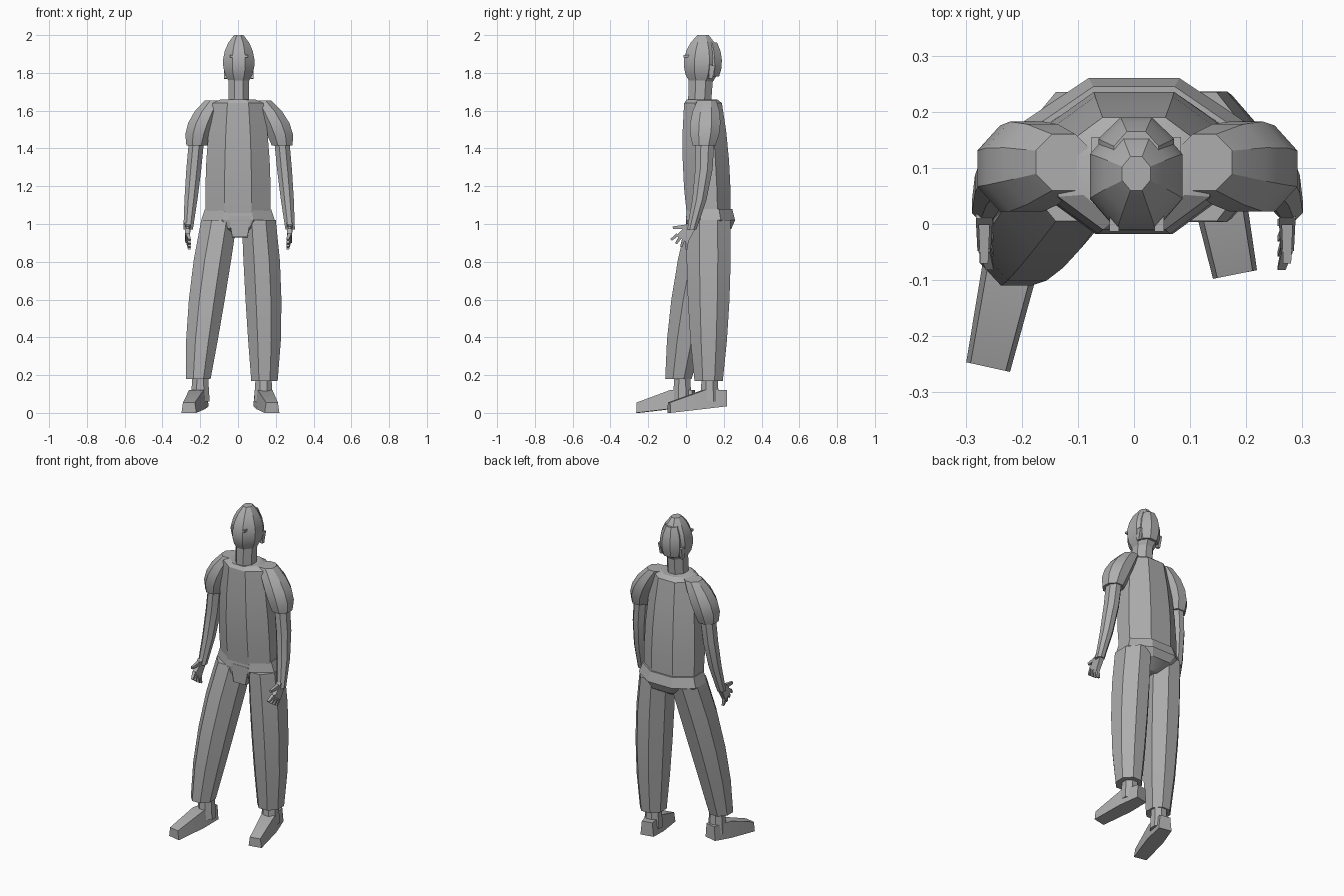
import bpy, bmesh, math
from mathutils import Vector

cube = bpy.data.objects.get("Cube")
if cube:
    bpy.data.objects.remove(cube, do_unlink=True)

COLOUR = (.42, .42, .42, 1)
grey = bpy.data.materials.new("plain_grey")
grey.use_nodes = True
grey.diffuse_color = COLOUR
grey.node_tree.nodes["Principled BSDF"].inputs["Base Color"].default_value = COLOUR


def skin(name, loops):
    """Join matching loops of points into one closed surface."""
    bm = bmesh.new()
    rings = [[bm.verts.new(point) for point in loop] for loop in loops]
    count = len(rings[0])
    for lower, upper in zip(rings, rings[1:]):
        for i in range(count):
            j = (i + 1) % count
            bm.faces.new((lower[i], lower[j], upper[j], upper[i]))
    bm.faces.new(rings[0])
    bm.faces.new(rings[-1])
    bmesh.ops.recalc_face_normals(bm, faces=bm.faces)
    mesh = bpy.data.meshes.new(name)
    bm.to_mesh(mesh)
    bm.free()
    mesh.materials.append(grey)
    part = bpy.data.objects.new(name, mesh)
    bpy.context.collection.objects.link(part)
    bpy.ops.object.select_all(action='DESELECT')
    part.select_set(True)
    bpy.context.view_layer.objects.active = part
    bpy.ops.object.shade_smooth_by_angle(angle=math.radians(25))


def column(name, bottom, top, bottom_size, top_size, bulge=(0, 0), bow=(0, 0, 0), steps=1):
    """Eight-sided column; bulge widens its middle and bow shifts the middle."""
    bottom, top, bow = Vector(bottom), Vector(top), Vector(bow)
    bottom_size, top_size, bulge = Vector(bottom_size), Vector(top_size), Vector(bulge)
    corner_scale = .5 / math.cos(math.pi / 8)
    loops = []
    for step in range(steps + 1):
        t = step / steps
        swell = max(0, math.sin(math.pi * t)) ** .75
        centre = bottom.lerp(top, t) + bow * swell
        size = (bottom_size.lerp(top_size, t) + bulge * swell) * corner_scale
        angles = [math.pi * (i + .5) / 4 for i in range(8)]
        loops.append([centre + Vector((size.x * math.cos(a), size.y * math.sin(a), 0))
                      for a in angles])
    skin(name, loops)


def bar(name, start, end, start_size, end_size):
    """Four-sided bar; sizes are its width along x and its thickness."""
    start, end = Vector(start), Vector(end)
    side = Vector((.5, 0, 0))
    up = (end - start).cross(side).normalized() / 2
    loops = []
    for point, (width, thickness) in ((start, start_size), (end, end_size)):
        across, rise = side * width, up * thickness
        loops.append([point - across - rise, point + across - rise,
                      point + across + rise, point - across + rise])
    skin(name, loops)


# Head, neck and hair
column("head", bottom=(.004, .08, 1.75), top=(.004, .09, 2),
       bottom_size=(.1, .12), top_size=(.05, .06), bulge=(.09, .1), steps=6)
column("neck", bottom=(.004, .07, 1.6), top=(.004, .08, 1.8),
       bottom_size=(.11, .12), top_size=(.11, .13))
column("hair_back", bottom=(.004, .13, 1.78), top=(.004, .12, 1.96),
       bottom_size=(.11, .09), top_size=(.08, .09), bulge=(.04, .04), steps=4)

# Shirt body and sloping collar
column("shirt", bottom=(0, .12, 1.04), top=(0, .09, 1.64),
       bottom_size=(.34, .23), top_size=(.27, .2), bulge=(.03, .03), steps=4)
column("collar", bottom=(0, .09, 1.64), top=(0, .085, 1.66),
       bottom_size=(.27, .2), top_size=(.18, .16))

# Waist, hips and front flap
column("waist", bottom=(0, .13, 1.02), top=(0, .125, 1.08),
       bottom_size=(.39, .26), top_size=(.35, .24))
column("hips", bottom=(0, .12, .93), top=(0, .13, 1.02),
       bottom_size=(.1, .1), top_size=(.39, .26), bulge=(.05, .05), steps=2)
bar("front_flap", start=(.01, .03, 1.04), end=(.01, .02, .93),
    start_size=(.12, .06), end_size=(.08, .04))

# Trouser legs, the right one stepping forward
column("right_trouser_leg", bottom=(-.21, -.04, .18), top=(-.1, .12, 1.02),
       bottom_size=(.13, .14), top_size=(.19, .23),
       bulge=(.03, .03), bow=(-.01, -.01, 0), steps=4)
column("left_trouser_leg", bottom=(.14, .12, .17), top=(.11, .12, 1.02),
       bottom_size=(.14, .15), top_size=(.18, .23),
       bulge=(.03, .03), bow=(.01, 0, 0), steps=4)


def foot(side, heel, toe, ankle):
    """Ankle and a shoe that tapers from a raised heel to a flat toe."""
    column(side + "_ankle", bottom=(*ankle, .06), top=(*ankle, .22),
           bottom_size=(.1, .1), top_size=(.08, .08))
    heel, toe = Vector(heel), Vector(toe)
    across = (toe - heel).orthogonal().normalized()
    loops = []
    for along in (0, .4, 1):
        centre = heel.lerp(toe, along)
        half_width = .04 + .01 * math.sin(math.pi * along)
        sole = .035 * (1 - along)
        height = .055 if along == 1 else .12
        edge = across * half_width
        inset = edge * .8
        loops.append([(*(centre - edge), sole), (*(centre + edge), sole),
                      (*(centre + inset), height), (*(centre - inset), height)])
    skin(side + "_shoe", loops)


foot("right", heel=(-.195, .04), toe=(-.26, -.255), ankle=(-.2, -.02))
foot("left", heel=(.12, .21), toe=(.18, -.09), ankle=(.135, .125))

# Eyes, ears, sleeves, arms and hands
for side, s in (("right", -1), ("left", 1)):
    eye = s * .04 + .005
    bar(side + "_eye", start=(eye, .02, 1.887), end=(eye, -.013, 1.887),
        start_size=(.017, .013), end_size=(.017, .013))
    ear = s * .07 + .004
    bar(side + "_ear", start=(ear, .13, 1.77), end=(ear, .14, 1.84),
        start_size=(.015, .02), end_size=(.02, .03))

    column(side + "_sleeve", bottom=(s * .226 + .008, .095, 1.415), top=(s * .125, .11, 1.655),
           bottom_size=(.11, .12), top_size=(.1, .1),
           bulge=(.04, .05), bow=(s * .02, 0, 0), steps=4)
    column(side + "_arm", bottom=(s * .27 + .006, .03, .97), top=(s * .225 + .006, .1, 1.45),
           bottom_size=(.05, .05), top_size=(.08, .1),
           bulge=(.01, .01), bow=(0, .02, 0), steps=3)

    # The hand hangs from the wrist with its fingers fanned forward
    hand = s * .27 + .003
    bar(side + "_palm", start=(hand, .03, .99), end=(hand, -.02, .92),
        start_size=(.03, .05), end_size=(.024, .07))
    bar(side + "_thumb", start=(hand, 0, .985), end=(hand, -.07, .98),
        start_size=(.02, .024), end_size=(.014, .014))
    for i in range(4):
        fan = math.radians(40 + 16 * i)
        root = Vector((hand, -.044 + i * .016, .945 - i * .012))
        reach = Vector((-s * .01, -.045 * math.cos(fan), -.045 * math.sin(fan)))
        bar(f"{side}_finger_{i + 1}", start=root, end=root + reach,
            start_size=(.02, .018), end_size=(.014, .012))
